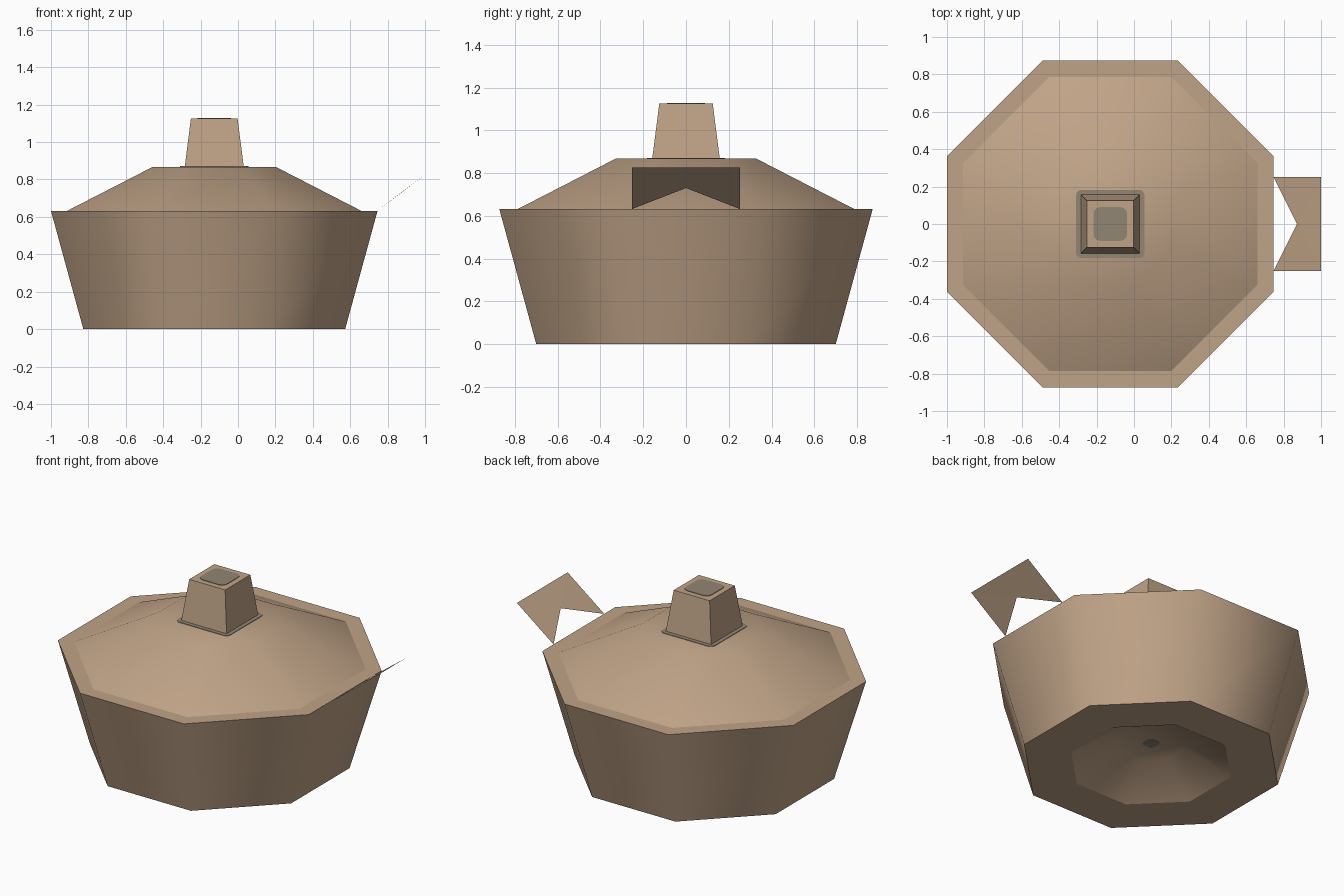
import bpy, bmesh, math

if "Cube" in bpy.data.objects:
    bpy.data.objects.remove(bpy.data.objects["Cube"])

CX = -0.127  # body axis in x


def material(name, rgb):
    m = bpy.data.materials.new(name)
    m.diffuse_color = (*rgb, 1)
    m.use_nodes = True
    m.node_tree.nodes["Principled BSDF"].inputs["Base Color"].default_value = m.diffuse_color
    return m


tan = material("tan clay", (0.53, 0.37, 0.245))
grey = material("dull grey", (0.285, 0.238, 0.174))


def finish(name, bm, mat, angle=None):
    me = bpy.data.meshes.new(name)
    bm.to_mesh(me)
    bm.free()
    ob = bpy.data.objects.new(name, me)
    bpy.context.collection.objects.link(ob)
    me.materials.append(mat)
    if angle:
        bpy.ops.object.select_all(action='DESELECT')
        ob.select_set(True)
        bpy.context.view_layer.objects.active = ob
        bpy.ops.object.shade_smooth_by_angle(angle=math.radians(angle))
    return ob


def loft(name, sides, rings, mat, angle=None, cap_end=False):
    """Stack regular polygons given as (apothem, z), flats facing the axes."""
    bm = bmesh.new()
    loops = []
    for apothem, z in rings:
        r = apothem / math.cos(math.pi / sides)
        loops.append([bm.verts.new((CX + r * math.cos((i + .5) * math.tau / sides),
                                    r * math.sin((i + .5) * math.tau / sides), z))
                      for i in range(sides)])
    for a, b in zip(loops, loops[1:]):
        for i in range(sides):
            j = (i + 1) % sides
            bm.faces.new((a[i], a[j], b[j], b[i]))
    if cap_end:
        bm.faces.new(loops[-1])
    return finish(name, bm, mat, angle)


def rounded_plate(name, half, corner, z, thick):
    """Thin square plate with rounded corners."""
    bm = bmesh.new()
    vs = []
    for q in range(4):
        c = math.pi / 4 + q * math.pi / 2
        ox = math.copysign(half - corner, math.cos(c))
        oy = math.copysign(half - corner, math.sin(c))
        for k in range(4):
            t = q * math.pi / 2 + k * math.pi / 6
            vs.append(bm.verts.new((CX + ox + corner * math.cos(t),
                                    oy + corner * math.sin(t), z)))
    f = bm.faces.new(vs)
    top = bmesh.ops.extrude_face_region(bm, geom=[f])["geom"]
    bmesh.ops.translate(bm, vec=(0, 0, thick),
                        verts=[v for v in top if isinstance(v, bmesh.types.BMVert)])
    bmesh.ops.recalc_face_normals(bm, faces=bm.faces)
    return finish(name, bm, grey)


# Pot body: underside ring, flared wall, flat rim
loft("pot_body", 8, [(0.44, 0), (0.70, 0), (0.873, 0.632), (0.787, 0.632)], tan, 50)

# Recess under the base (normals face down)
recess = loft("base_recess", 8, [(0.185, 0.14), (0.44, 0)], tan)
bm = bmesh.new()
bm.from_mesh(recess.data)
bm.verts.ensure_lookup_table()
bm.faces.new([bm.verts[i] for i in reversed(range(8))])
for v in bm.verts:
    v.normal_update()
bmesh.ops.recalc_face_normals(bm, faces=bm.faces)
if sum(f.normal.z for f in bm.faces) > 0:
    bmesh.ops.reverse_faces(bm, faces=bm.faces)
for f in bm.faces:
    f.smooth = True
bm.to_mesh(recess.data)
bm.free()
rounded_plate("recess_spot", 0.04, 0.025, 0.136, 0.004)

# Lid, smooth across its slope and flat top
loft("lid", 8, [(0.787, 0.632), (0.328, 0.868)], tan, 50, True)

# Knob with grey patches at its foot and tip
loft("knob", 4, [(0.158, 0.866), (0.125, 1.125)], tan, 30, True)
rounded_plate("knob_foot_patch", 0.183, 0.03, 0.868, 0.003)
rounded_plate("knob_tip_patch", 0.09, 0.035, 1.125, 0.003)

# Tilted notched handle sheet
bm = bmesh.new()
bm.faces.new([bm.verts.new(p) for p in (
    (0.745, -0.252, 0.632), (1.0, -0.252, 0.825), (1.0, 0.252, 0.825),
    (0.745, 0.252, 0.632), (0.872, 0, 0.73))])
bmesh.ops.triangulate(bm, faces=bm.faces)
finish("handle", bm, tan)
